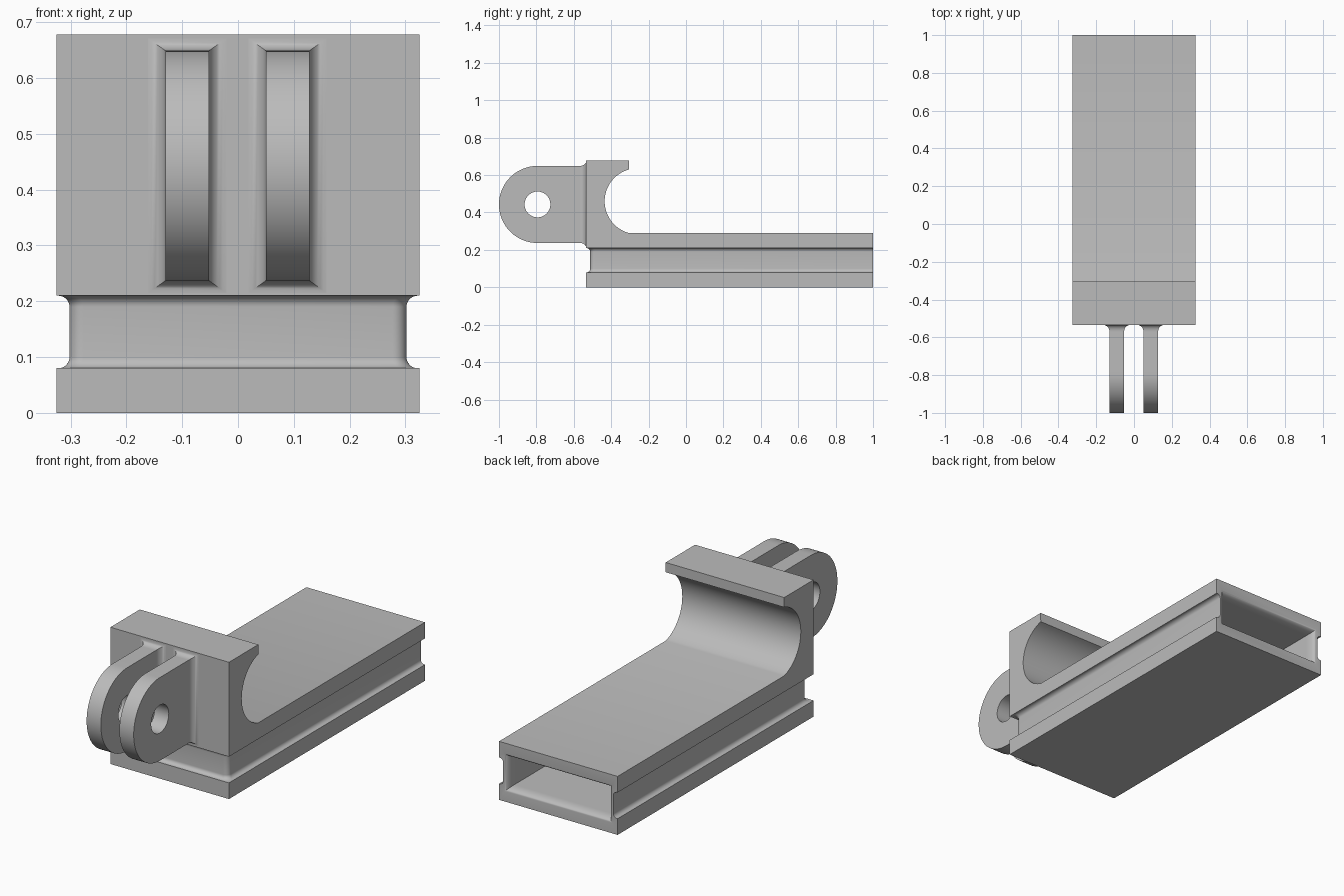
import bpy, bmesh
from math import sin, cos, pi, radians

cube = bpy.data.objects.get("Cube")
if cube:
    bpy.data.objects.remove(cube)

grey = bpy.data.materials.new("plain grey")
grey.use_nodes = True
tone = (0.5, 0.5, 0.5, 1)
grey.diffuse_color = tone
grey.node_tree.nodes["Principled BSDF"].inputs["Base Color"].default_value = tone


def loft(name, rings):
    """Closed solid skinned through rings with equal point counts."""
    bm = bmesh.new()
    loops = [[bm.verts.new(p) for p in ring] for ring in rings]
    n = len(loops[0])
    for a, b in zip(loops, loops[1:]):
        for i in range(n):
            j = (i + 1) % n
            bm.faces.new((a[i], a[j], b[j], b[i]))
    bm.faces.new(loops[0])
    bm.faces.new(loops[-1])
    bmesh.ops.recalc_face_normals(bm, faces=bm.faces)
    mesh = bpy.data.meshes.new(name)
    bm.to_mesh(mesh)
    bm.free()
    mesh.materials.append(grey)
    ob = bpy.data.objects.new(name, mesh)
    bpy.context.collection.objects.link(ob)
    return ob


def side_prism(name, profile, x0, x1):
    """Extrude a (y, z) profile across x."""
    return loft(name, [[(x, y, z) for y, z in profile] for x in (x0, x1)])


def arc(cy, cz, r, start, end, steps):
    angles = [radians(start + (end - start) * i / steps) for i in range(steps + 1)]
    return [(cy + r * cos(a), cz + r * sin(a)) for a in angles]


def rect(y, x0, x1, z0, z1):
    return [(x0, y, z0), (x1, y, z0), (x1, y, z1), (x0, y, z1)]


def boolean(target, tool, operation):
    mod = target.modifiers.new(operation.lower(), 'BOOLEAN')
    mod.object, mod.operation, mod.solver = tool, operation, 'EXACT'
    bpy.context.view_layer.objects.active = target
    bpy.ops.object.modifier_apply(modifier=mod.name)
    bpy.data.objects.remove(tool)


W, FRONT, BACK = 0.325, -0.535, 1.0
LOW, HIGH, TOP = 0.08, 0.21, 0.29
quarter = [i * pi / 16 for i in range(9)]

# Upper plate with the hooked clamp block, one side profile
clamp = [(FRONT, HIGH), (BACK, HIGH), (BACK, TOP)]
clamp += arc(-0.259, 0.46, 0.176, 255, 105, 32)
clamp += [(-0.305, 0.678), (FRONT, 0.678)]
body = side_prism("clamp_body", clamp, -W, W)

# Lower plate
base = side_prism("base_plate", [(FRONT, 0), (BACK, 0), (BACK, LOW), (FRONT, LOW)], -W, W)


# Recessed waist with filleted top and bottom and rounded front corners
def waist_ring(z, inset):
    w, f, r = W - inset, FRONT + inset, 0.025
    corner = [(w - r + r * sin(a), f + r - r * cos(a), z) for a in quarter]
    return corner + [(w, BACK, z), (-w, BACK, z)] + [(-x, y, z) for x, y, z in reversed(corner)]


fillet = 0.02
lower = [(LOW + fillet * (1 - cos(a)), 0.003 + fillet * sin(a)) for a in quarter]
upper = [(LOW + HIGH - z, inset) for z, inset in reversed(lower)]
steps = [(LOW - 0.01, 0.003)] + lower + upper + [(HIGH + 0.01, 0.003)]
waist = loft("waist", [waist_ring(z, inset) for z, inset in steps])

boolean(body, base, 'UNION')
boolean(body, waist, 'UNION')

# Hollow inside, flaring towards the open back
rings = [rect(-0.48, -0.275, 0.275, 0.07, 0.22)]
for a in quarter:
    g = 0.02 * (1 - cos(a))
    rings.append(rect(0.95 + 0.05 * sin(a), -0.275 - g, 0.275 + g, 0.07 - g, 0.22 + g))
rings.append(rect(1.1, -0.295, 0.295, 0.05, 0.24))
boolean(body, loft("cavity_cutter", rings), 'DIFFERENCE')

# Two hinge lugs with pin holes and flared roots
lugs = []
HY, HZ, R = -0.794, 0.443, 0.206
for side, x in (("right", -0.091), ("left", 0.089)):
    x0, x1 = x - 0.039, x + 0.039
    outline = arc(HY, HZ, R, 90, 270, 48) + [(FRONT, HZ - R), (FRONT, HZ + R)]
    lug = side_prism(side + "_hinge_lug", outline, x0, x1)
    hole = side_prism("pin_hole_cutter", arc(HY, HZ, 0.069, 0, 350, 35), x0 - 0.1, x1 + 0.1)
    boolean(lug, hole, 'DIFFERENCE')
    flare = []
    for a in quarter:
        g = 1 - cos(a)
        flare.append(rect(-0.568 + 0.033 * sin(a), x0 - 0.031 * g, x1 + 0.031 * g,
                          HZ - R - 0.022 * g, HZ + R + 0.022 * g))
    lugs += [lug, loft(side + "_lug_root", flare)]

# Smooth the curved faces, keep the hard edges
bpy.ops.object.select_all(action='DESELECT')
for ob in [body] + lugs:
    ob.select_set(True)
bpy.context.view_layer.objects.active = body
bpy.ops.object.shade_smooth_by_angle(angle=radians(30))
